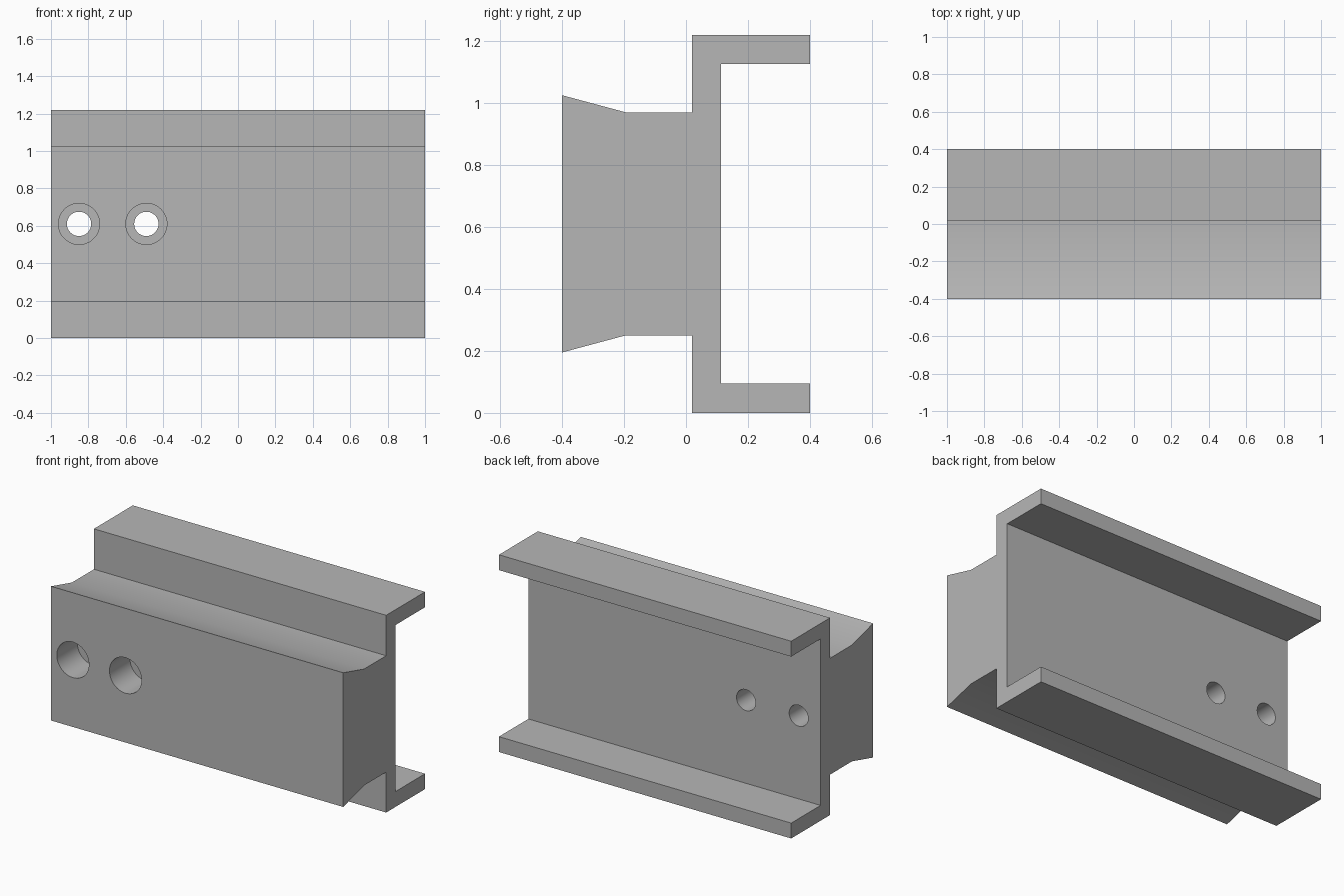
import bpy, bmesh, math
from mathutils import Matrix, Vector

if "Cube" in bpy.data.objects:
    bpy.data.objects.remove(bpy.data.objects["Cube"], do_unlink=True)

HEIGHT = 1.22
LENGTH = 2.0

grey = bpy.data.materials.new("plain grey")
grey.use_nodes = True
colour = (0.47, 0.47, 0.47, 1)
grey.diffuse_color = colour
grey.node_tree.nodes["Principled BSDF"].inputs["Base Color"].default_value = colour


def make_object(name, bm):
    bmesh.ops.recalc_face_normals(bm, faces=bm.faces)
    mesh = bpy.data.meshes.new(name)
    bm.to_mesh(mesh)
    bm.free()
    mesh.materials.append(grey)
    obj = bpy.data.objects.new(name, mesh)
    bpy.context.collection.objects.link(obj)
    return obj


# Rail body: lower half of the (y, z) section, mirrored and extruded along x
lower = [(0.113, 0.095), (0.4, 0.095), (0.4, 0), (0.02, 0),
         (0.02, 0.25), (-0.195, 0.25), (-0.4, 0.195)]
section = lower + [(y, HEIGHT - z) for y, z in reversed(lower)]
bm = bmesh.new()
end = bm.faces.new([bm.verts.new((-LENGTH / 2, y, z)) for y, z in section])
grown = bmesh.ops.extrude_face_region(bm, geom=[end], use_keep_orig=True)
bmesh.ops.translate(bm, vec=(LENGTH, 0, 0),
                    verts=[g for g in grown["geom"] if isinstance(g, bmesh.types.BMVert)])
rail = make_object("rail_body", bm)


# Counterbored screw hole: stepped (radius, y) profile spun around the y axis
def hole_cutter(name, x):
    steps = [(0, -0.5), (0.11, -0.5), (0.11, -0.2), (0.065, -0.2), (0.065, 0.2), (0, 0.2)]
    bm = bmesh.new()
    verts = [bm.verts.new((r, y, 0)) for r, y in steps]
    edges = [bm.edges.new(pair) for pair in zip(verts, verts[1:])]
    bmesh.ops.spin(bm, geom=verts + edges, cent=(0, 0, 0), axis=(0, 1, 0),
                   angle=math.tau, steps=48, use_merge=False)
    bmesh.ops.remove_doubles(bm, verts=bm.verts, dist=0.0001)
    bm.transform(Matrix.Translation(Vector((x, 0, HEIGHT / 2))))
    cutter = make_object(name, bm)
    cutter.hide_render = True
    return cutter


bpy.context.view_layer.objects.active = rail
for name, x in (("outer_hole", -0.85), ("inner_hole", -0.49)):
    cutter = hole_cutter(name, x)
    cut = rail.modifiers.new(name, "BOOLEAN")
    cut.operation = "DIFFERENCE"
    cut.solver = "EXACT"
    cut.object = cutter
    bpy.ops.object.modifier_apply(modifier=name)
    bpy.data.objects.remove(cutter, do_unlink=True)

# Smooth the bores and the shallow bevel bend, keep the other edges sharp
bpy.ops.object.select_all(action="DESELECT")
rail.select_set(True)
bpy.ops.object.shade_smooth_by_angle(angle=math.radians(30))
